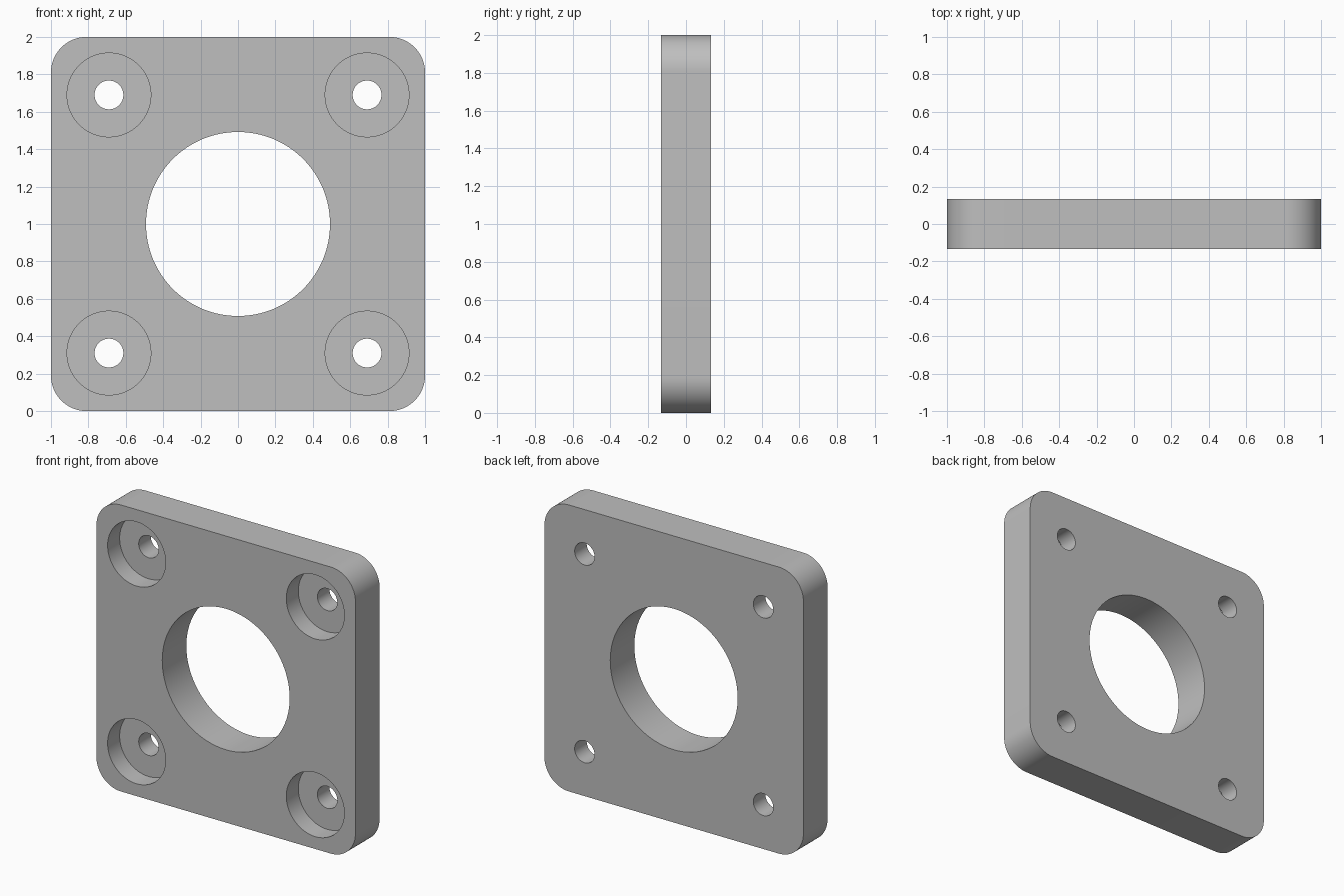
import bpy, math

cube = bpy.data.objects.get("Cube")
if cube:
    bpy.data.objects.remove(cube, do_unlink=True)

HALF_DEPTH = 0.133
CORNER = 0.19
BOLT = 0.69

grey = bpy.data.materials.new("light_grey")
grey.use_nodes = True
grey.diffuse_color = (0.52, 0.52, 0.52, 1)
grey.node_tree.nodes["Principled BSDF"].inputs["Base Color"].default_value = (0.52, 0.52, 0.52, 1)

# Square plate standing upright
bpy.ops.mesh.primitive_cube_add(size=2, location=(0, 0, 1))
plate = bpy.context.object
plate.name = "mounting_plate"
plate.scale.y = HALF_DEPTH
bpy.ops.object.transform_apply(location=False, rotation=False, scale=True)
plate.data.materials.append(grey)

# Round only the four edges that run front to back
weights = plate.data.attributes.new("bevel_weight_edge", 'FLOAT', 'EDGE')
for edge in plate.data.edges:
    a, b = (plate.data.vertices[i].co for i in edge.vertices)
    weights.data[edge.index].value = 1.0 if abs(a.y - b.y) > 0.01 else 0.0
bevel = plate.modifiers.new("rounded_corners", 'BEVEL')
bevel.limit_method = 'WEIGHT'
bevel.width = CORNER
bevel.segments = 20
bpy.ops.object.modifier_apply(modifier=bevel.name)


def bore(name, x, z, radius, y_start, y_end, sides):
    """Cut a round bore along y out of the plate."""
    bpy.ops.mesh.primitive_cylinder_add(
        vertices=sides, radius=radius, depth=y_end - y_start,
        location=(x, (y_start + y_end) / 2, z), rotation=(math.pi / 2, 0, 0))
    cutter = bpy.context.object
    cutter.name = name
    cutter.hide_render = True
    cutter.data.materials.append(grey)
    bpy.context.view_layer.objects.active = plate
    cut = plate.modifiers.new(name, 'BOOLEAN')
    cut.operation = 'DIFFERENCE'
    cut.solver = 'EXACT'
    cut.object = cutter
    bpy.ops.object.modifier_apply(modifier=cut.name)
    bpy.data.objects.remove(cutter, do_unlink=True)


# Central opening
bore("centre_bore", 0, 1, 0.492, -0.5, 0.5, 128)

# Bolt holes, with counterbores half way in from the front
for sx in (-1, 1):
    for sz in (-1, 1):
        x, z = sx * BOLT, 1 + sz * BOLT
        bore("counterbore", x, z, 0.224, -0.5, 0, 96)
        bore("bolt_hole", x, z, 0.077, -0.5, 0.5, 48)

# Smooth bore walls and corners, crisp rims
bpy.ops.object.select_all(action='DESELECT')
plate.select_set(True)
bpy.context.view_layer.objects.active = plate
bpy.ops.object.shade_smooth_by_angle(angle=math.radians(30))
